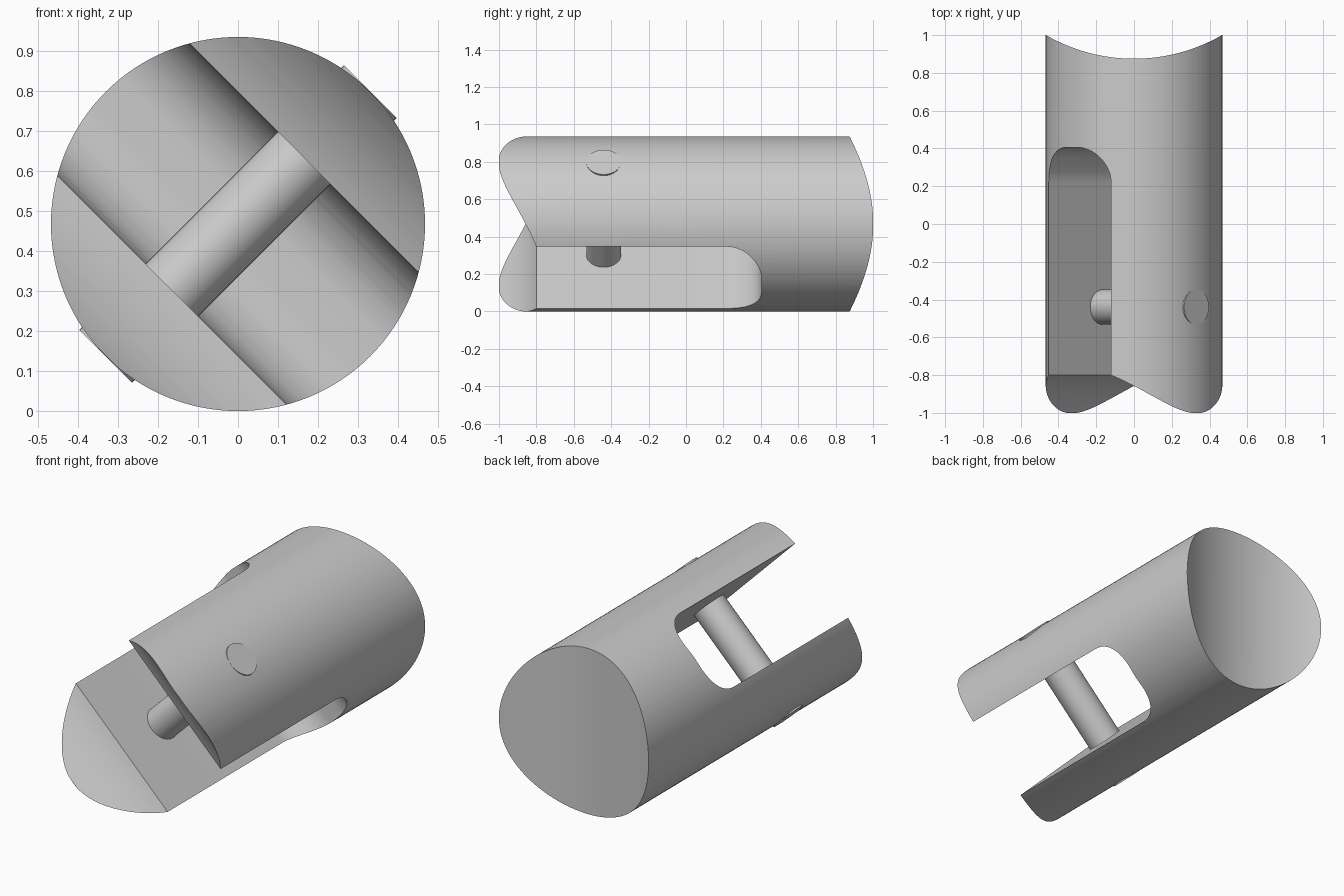
import bpy, bmesh
from math import pi, sin, cos, radians
from mathutils import Matrix

if "Cube" in bpy.data.objects:
    bpy.data.objects.remove(bpy.data.objects["Cube"])

R = 0.4675                                    # body radius
CENTRE = Matrix.Translation((0, 0, R))
TILT = CENTRE @ Matrix.Rotation(radians(-45), 4, 'Y')   # local X = across the slot


def make(name, bm):
    bmesh.ops.recalc_face_normals(bm, faces=bm.faces)
    me = bpy.data.meshes.new(name)
    bm.to_mesh(me)
    bm.free()
    ob = bpy.data.objects.new(name, me)
    bpy.context.collection.objects.link(ob)
    return ob


def cylinder(name, radius, length, matrix, sides=96):
    bm = bmesh.new()
    bmesh.ops.create_cone(bm, cap_ends=True, segments=sides, radius1=radius,
                          radius2=radius, depth=length, matrix=matrix)
    return make(name, bm)


def slot(name, half, end, corner, matrix):
    # Rounded-end slot outline in XY, extruded along Z
    pts = [(-half, -1.5), (half, -1.5)]
    for side, start in ((1, 0), (-1, pi / 2)):
        for i in range(17):
            a = start + i * pi / 32
            pts.append((side * (half - corner) + corner * cos(a),
                        end - corner + corner * sin(a)))
    bm = bmesh.new()
    face = bm.faces.new([bm.verts.new((x, y, -0.7)) for x, y in pts])
    ext = bmesh.ops.extrude_face_region(bm, geom=[face])
    verts = [v for v in ext['geom'] if isinstance(v, bmesh.types.BMVert)]
    bmesh.ops.translate(bm, verts=verts, vec=(0, 0, 1.4))
    bm.transform(matrix)
    return make(name, bm)


def smooth(ob):
    bpy.ops.object.select_all(action='DESELECT')
    ob.select_set(True)
    bpy.context.view_layer.objects.active = ob
    bpy.ops.object.shade_smooth_by_angle(angle=radians(30))


# Solid round body along Y
body = cylinder("clevis_body", R, 2.4, CENTRE @ Matrix.Rotation(pi / 2, 4, 'X'), 128)

# Cutters: saddle at the back, hollow across the fork tips, fork slot
cutters = [
    cylinder("back_saddle_cutter", 0.93, 2, Matrix.Translation((0, 1.805, R)), 192),
    cylinder("tip_hollow_cutter", 0.558, 2, TILT @ Matrix.Translation((0, -1.307, 0)), 128),
    slot("fork_slot_cutter", 0.2335, 0.405, 0.187, TILT),
]
for c in cutters:
    c.hide_render = True
    mod = body.modifiers.new(c.name, 'BOOLEAN')
    mod.operation, mod.solver, mod.object = 'DIFFERENCE', 'EXACT', c

# Bake the cuts and drop the cutters
dg = bpy.context.evaluated_depsgraph_get()
baked = bpy.data.meshes.new_from_object(body.evaluated_get(dg))
body.modifiers.clear()
body.data = baked
for c in cutters:
    bpy.data.objects.remove(c)

# Remove leftover slivers beyond the ends of the body
bm = bmesh.new()
bm.from_mesh(baked)
for y, n in ((-1, -1), (1, 1)):
    cut = bmesh.ops.bisect_plane(bm, geom=bm.verts[:] + bm.edges[:] + bm.faces[:],
                                 plane_co=(0, y, 0), plane_no=(0, n, 0), clear_outer=True)
    edges = [e for e in cut['geom_cut'] if isinstance(e, bmesh.types.BMEdge)]
    if edges:
        bmesh.ops.holes_fill(bm, edges=edges)
bm.to_mesh(baked)
bm.free()

# Cross pin through both fork arms
pin = cylinder("cross_pin", 0.093, 0.936,
               TILT @ Matrix.Translation((0, -0.44, 0)) @ Matrix.Rotation(pi / 2, 4, 'Y'), 48)

for ob in (body, pin):
    smooth(ob)
